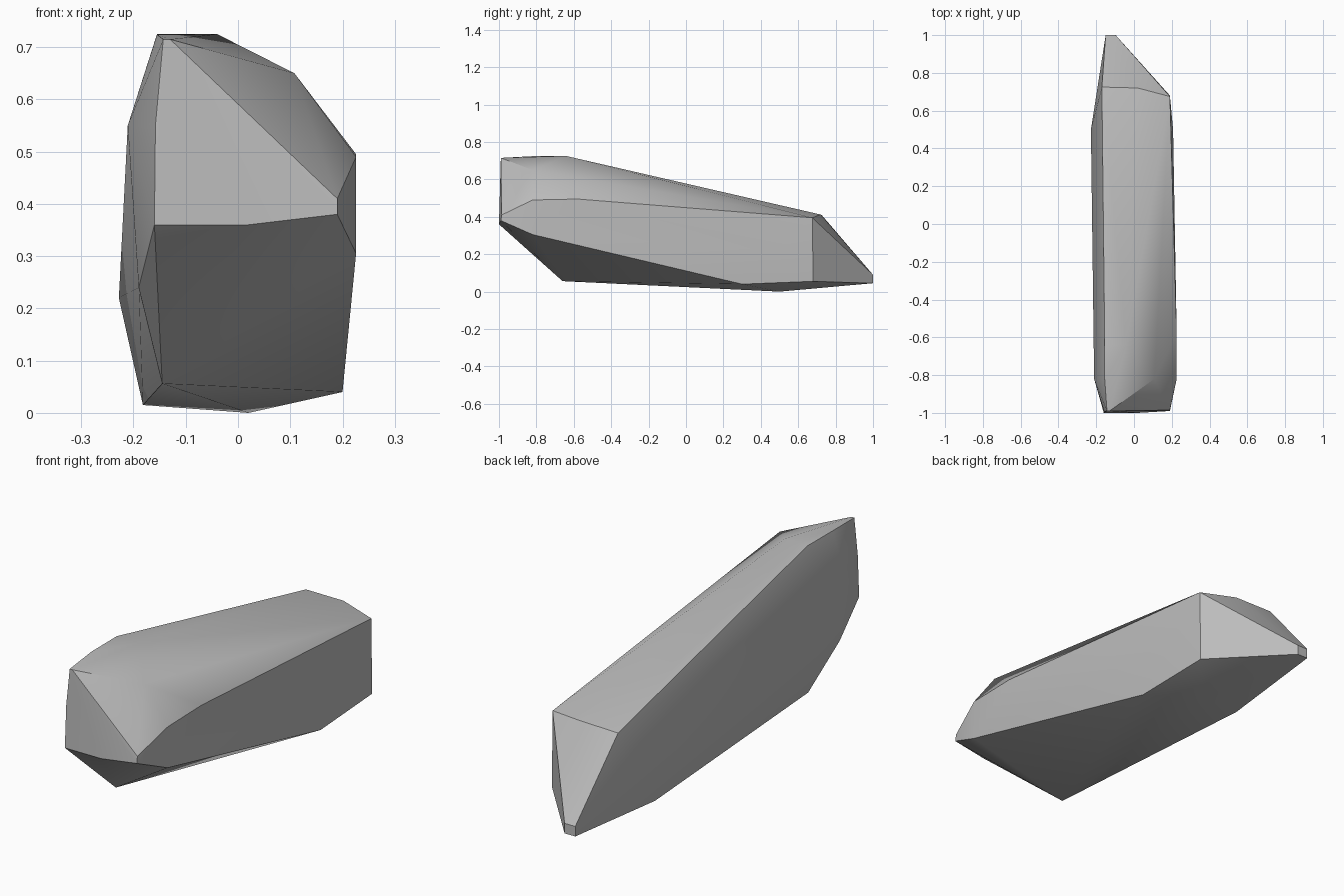
import bpy, bmesh, math

cube = bpy.data.objects.get("Cube")
if cube:
    bpy.data.objects.remove(cube, do_unlink=True)

# Single stone grey
stone = bpy.data.materials.new("stone_grey")
stone.use_nodes = True
GREY = (0.5, 0.5, 0.5, 1.0)
stone.diffuse_color = GREY
stone.node_tree.nodes["Principled BSDF"].inputs["Base Color"].default_value = GREY

# Corners of the chiselled rock, grouped by region
front = [(-0.16, -1.0, 0.36), (0.02, -1.0, 0.36), (0.19, -0.99, 0.38),
         (0.19, -0.985, 0.41), (-0.13, -0.99, 0.715), (-0.143, -0.99, 0.715),
         (-0.158, -0.993, 0.55)]
top = [(-0.155, -0.82, 0.724), (-0.155, -0.64, 0.725), (-0.04, -0.64, 0.725),
       (0.108, -0.82, 0.65), (-0.17, 0.725, 0.41), (0.02, 0.72, 0.412)]
left_side = [(0.226, -0.82, 0.49), (0.226, -0.58, 0.495), (0.226, -0.82, 0.305),
             (0.207, 0.5, 0.22), (0.19, 0.675, 0.395), (0.19, 0.68, 0.055),
             (0.2, 0.3, 0.04)]
right_side = [(-0.211, -0.82, 0.55), (-0.19, -0.82, 0.24), (-0.228, 0.5, 0.22)]
bottom = [(-0.145, -0.66, 0.056), (0.02, 0.5, 0.0), (-0.182, 0.48, 0.015)]
tip = [(x, 1.0, z) for x in (-0.15, -0.097) for z in (0.045, 0.09)]

# Wrap the corners in a convex skin
bm = bmesh.new()
for p in front + top + left_side + right_side + bottom + tip:
    bm.verts.new(p)
hull = bmesh.ops.convex_hull(bm, input=bm.verts[:])
loose = [v for v in bm.verts if not v.link_faces]
bmesh.ops.delete(bm, geom=loose, context='VERTS')
bmesh.ops.dissolve_limit(bm, angle_limit=math.radians(1), verts=bm.verts[:], edges=bm.edges[:])
bmesh.ops.recalc_face_normals(bm, faces=bm.faces[:])

mesh = bpy.data.meshes.new("rock")
bm.to_mesh(mesh)
bm.free()
mesh.materials.append(stone)
rock = bpy.data.objects.new("rock", mesh)
bpy.context.collection.objects.link(rock)

# Soft facets with crisp main ridges
for o in bpy.context.selected_objects:
    o.select_set(False)
bpy.context.view_layer.objects.active = rock
rock.select_set(True)
bpy.ops.object.shade_smooth_by_angle(angle=math.radians(30))
